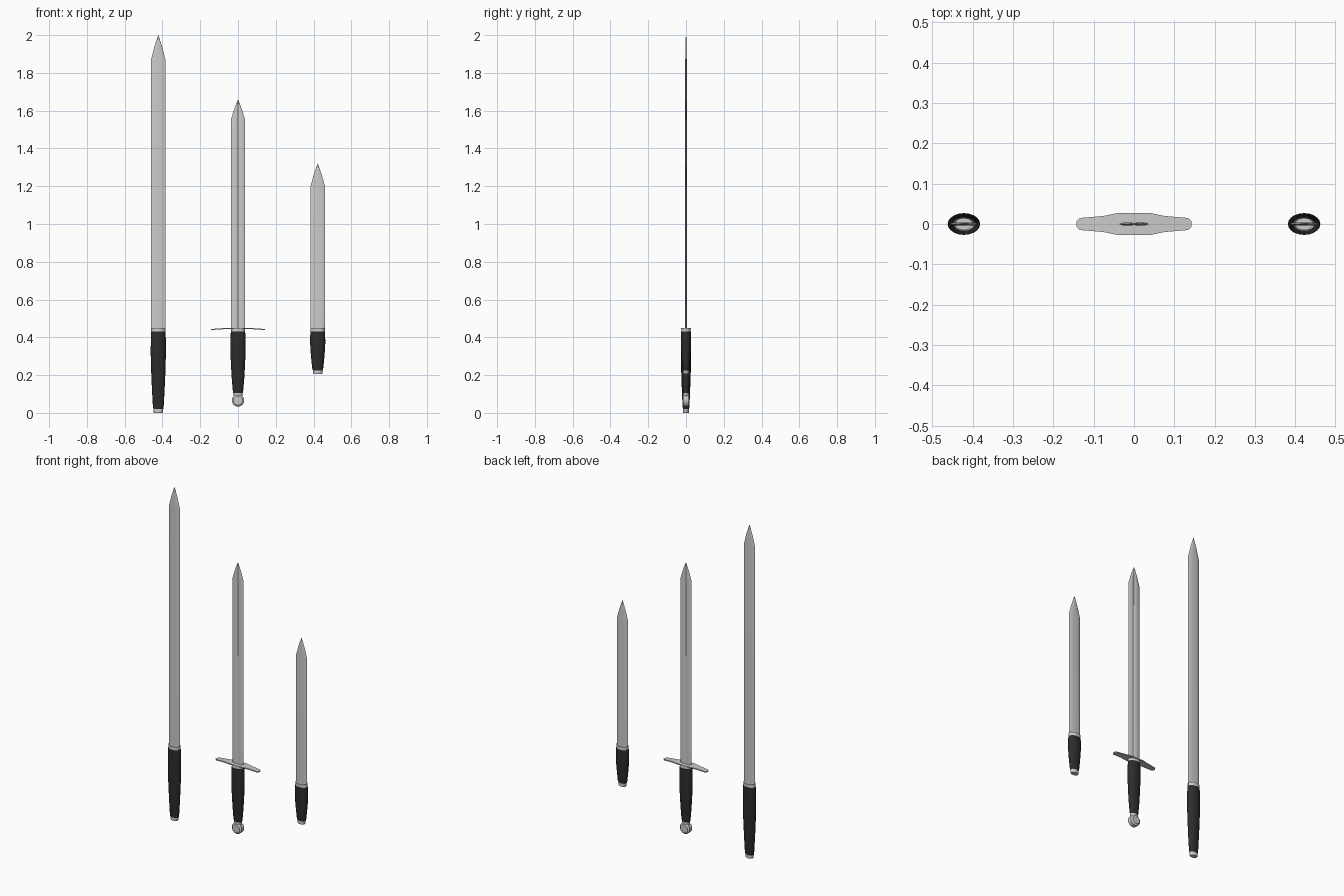
import bpy, bmesh, math

if "Cube" in bpy.data.objects:
    bpy.data.objects.remove(bpy.data.objects["Cube"])

black = bpy.data.materials.new("black_leather")
black.diffuse_color = (0.025, 0.025, 0.025, 1)
black.use_nodes = True
black.node_tree.nodes["Principled BSDF"].inputs["Base Color"].default_value = black.diffuse_color


def loft(name, rings, cap_start=True, cap_end=True, mat=None):
    """Skin a list of equal-length point rings."""
    bm = bmesh.new()
    vs = [[bm.verts.new(p) for p in r] for r in rings]
    n = len(vs[0])
    for a, b in zip(vs, vs[1:]):
        for i in range(n):
            j = (i + 1) % n
            bm.faces.new((a[i], a[j], b[j], b[i]))
    if cap_start:
        bm.faces.new(vs[0][::-1])
    if cap_end:
        bm.faces.new(vs[-1])
    bmesh.ops.remove_doubles(bm, verts=bm.verts, dist=1e-5)
    bmesh.ops.recalc_face_normals(bm, faces=bm.faces)
    me = bpy.data.meshes.new(name)
    bm.to_mesh(me)
    bm.free()
    ob = bpy.data.objects.new(name, me)
    bpy.context.collection.objects.link(ob)
    if mat:
        me.materials.append(mat)
    bpy.context.view_layer.objects.active = ob
    ob.select_set(True)
    bpy.ops.object.shade_smooth_by_angle(angle=math.radians(30))
    ob.select_set(False)
    return ob


def oval(x, z, rx, ry, n=20):
    return [(x + rx * math.cos(2 * math.pi * i / n),
             ry * math.sin(2 * math.pi * i / n), z) for i in range(n)]


def blade(name, x, shoulder, tip, fuller):
    # Flat section with bevelled edges, optional central groove
    mid = 0.0015 if fuller else 0.004
    half = [(0.038, 0), (0.026, 0.004), (0.007, 0.004), (0, mid),
            (-0.007, 0.004), (-0.026, 0.004)]
    sec = half + [(-a, -b) for a, b in half]
    h = tip - shoulder
    rows = [(0.43, 1, 1), (shoulder, 1, 1), (shoulder + h * 0.5, 0.57, 0.85),
            (tip - h * 0.12, 0.15, 0.5), (tip, 0.0008, 0.002)]
    loft(name, [[(x + a * s, b * t, z) for a, b in sec] for z, s, t in rows])


def sword(name, x, bottom, shoulder, tip, end_rx, fuller=False):
    blade(name + "_blade", x, shoulder, tip, fuller)
    # Open metal collar above the grip
    loft(name + "_collar", [oval(x, 0.43, 0.0375, 0.025), oval(x, 0.45, 0.0375, 0.025)],
         False, False)
    # Swelling leather grip
    g0 = bottom + 0.02
    prof = [(1, 0.038, 0.0255), (0.92, 0.0395, 0.0265), (0.72, 0.0403, 0.027),
            (0.5, 0.038, 0.0255), (0.25, 0.0335, 0.022), (0.05, end_rx + 0.003, 0.0185),
            (0, end_rx, 0.0165)]
    loft(name + "_grip", [oval(x, g0 + t * (0.43 - g0), a, b) for t, a, b in prof],
         False, False, black)
    # Metal end cap
    loft(name + "_end_cap", [oval(x, g0, end_rx, 0.0165), oval(x, bottom + 0.003, end_rx - 0.002, 0.0165),
                             oval(x, bottom, end_rx - 0.004, 0.0145)], False, True)


sword("long_sword", -0.422, 0.0, 1.87, 2.0, 0.026)
sword("cross_sword", 0.0, 0.085, 1.55, 1.66, 0.025, True)
sword("short_sword", 0.422, 0.205, 1.2, 1.32, 0.026)

# Crossguard: tapering plate with slightly drooping ends
stations = [(0.143, 0.007), (0.134, 0.015), (0.11, 0.017), (0.075, 0.020), (0.042, 0.027)]
stations = [(-a, b) for a, b in stations] + [(a, b) for a, b in stations[::-1]]
rings = []
for gx, w in stations:
    z = 0.448 - 0.35 * gx * gx
    rings.append([(gx, -w, z - 0.003), (gx, w, z - 0.003), (gx, w, z + 0.003), (gx, -w, z + 0.003)])
loft("crossguard", rings)

# Wheel pommel facing front and back
disc = [(-0.019, 0.024), (-0.012, 0.033), (0.012, 0.033), (0.019, 0.024)]
loft("wheel_pommel", [[(r * math.cos(math.tau * i / 24), y, 0.066 + r * math.sin(math.tau * i / 24))
                       for i in range(24)] for y, r in disc])
